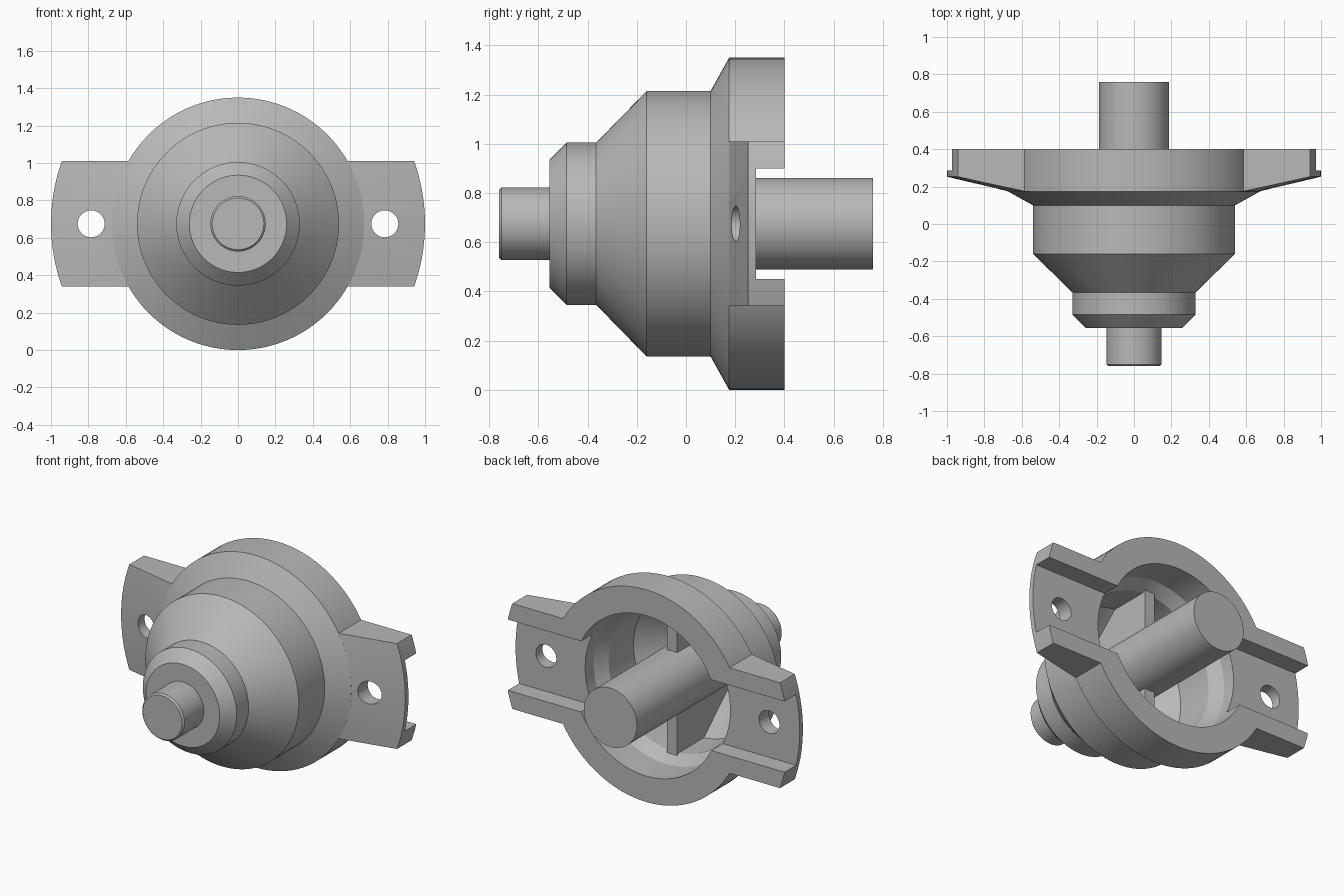
import bpy, bmesh, math
from mathutils import Matrix, Vector

AXIS_Z = 0.675

if "Cube" in bpy.data.objects:
    bpy.data.objects.remove(bpy.data.objects["Cube"], do_unlink=True)

gray = bpy.data.materials.new("light_gray")
gray.use_nodes = True
COLOR = (0.48, 0.48, 0.48, 1)
gray.diffuse_color = COLOR
gray.node_tree.nodes["Principled BSDF"].inputs["Base Color"].default_value = COLOR


def finish(name, bm):
    bmesh.ops.recalc_face_normals(bm, faces=bm.faces)
    mesh = bpy.data.meshes.new(name)
    bm.to_mesh(mesh)
    bm.free()
    mesh.materials.append(gray)
    obj = bpy.data.objects.new(name, mesh)
    bpy.context.collection.objects.link(obj)
    return obj


def lathe(name, profile, x=0, steps=96):
    """Revolve (radius, y) points around the y direction, closed on the axis."""
    bm = bmesh.new()
    points = [(0, profile[0][1])] + profile + [(0, profile[-1][1])]
    verts = [bm.verts.new((r, y, 0)) for r, y in points]
    edges = [bm.edges.new(pair) for pair in zip(verts, verts[1:])]
    bmesh.ops.spin(bm, geom=verts + edges, cent=(0, 0, 0), axis=(0, 1, 0),
                   angle=math.tau, steps=steps, use_merge=True)
    bmesh.ops.remove_doubles(bm, verts=bm.verts, dist=1e-5)
    bmesh.ops.translate(bm, verts=bm.verts, vec=(x, 0, AXIS_Z))
    return finish(name, bm)


def box(name, half_x, y0, y1, half_z):
    bm = bmesh.new()
    bmesh.ops.create_cube(bm, size=1)
    bmesh.ops.scale(bm, verts=bm.verts, vec=(2 * half_x, y1 - y0, 2 * half_z))
    bmesh.ops.translate(bm, verts=bm.verts, vec=(0, (y0 + y1) / 2, AXIS_Z))
    return finish(name, bm)


def combine(target, tool, operation):
    mod = target.modifiers.new("cut", 'BOOLEAN')
    mod.operation = operation
    mod.solver = 'EXACT'
    mod.object = tool
    bpy.context.view_layer.objects.active = target
    bpy.ops.object.modifier_apply(modifier=mod.name)
    bpy.data.objects.remove(tool, do_unlink=True)


# Stepped housing
housing = lathe("housing", [
    (0.26, -0.555), (0.33, -0.485), (0.33, -0.365), (0.54, -0.16),
    (0.54, 0.10), (0.675, 0.175), (0.675, 0.47)])

# Mounting wings: a shallow conical disc trimmed to a band
wings = lathe("wings", [(0.64, 0.167), (1.0, 0.253), (1.0, 0.45)])
combine(wings, box("band", 1.2, 0, 0.6, 0.335), 'INTERSECT')
combine(housing, wings, 'UNION')

# Flat back, hollow interior and the channel across the wings
combine(housing, box("back_trim", 1.3, 0.40, 0.7, 0.9), 'DIFFERENCE')
combine(housing, lathe("cavity", [
    (0.25, -0.365), (0.46, -0.13), (0.46, 0.12), (0.51, 0.20), (0.51, 0.55)]),
    'DIFFERENCE')
combine(housing, box("channel", 1.2, 0.285, 0.6, 0.225), 'DIFFERENCE')

# Bolt holes
for side in (-1, 1):
    combine(housing, lathe("bolt_hole", [(0.072, 0.05), (0.072, 0.5)],
                           x=side * 0.785, steps=48), 'DIFFERENCE')

# Shafts at the front and back
front_shaft = lathe("front_shaft", [
    (0.138, -0.76), (0.148, -0.75), (0.148, -0.50)])
rear_shaft = lathe("rear_shaft", [(0.187, -0.40), (0.187, 0.76)])

# Upright web across the cavity, narrowing with the housing
web = box("web", 0.035, -0.38, 0.14, 0.47)
for v in web.data.vertices:
    if v.co.y < 0:
        v.co.z = AXIS_Z + math.copysign(0.26, v.co.z - AXIS_Z)
bm = bmesh.new()
bm.from_mesh(web.data)
long_edges = [e for e in bm.edges
              if abs(e.verts[0].co.y - e.verts[1].co.y) > 0.1]
cut = bmesh.ops.bisect_edges(bm, edges=long_edges, cuts=1)
for v in cut["geom_split"]:
    if isinstance(v, bmesh.types.BMVert) and -0.3 < v.co.y < 0.1:
        v.co.y = -0.15
        v.co.z = AXIS_Z + math.copysign(0.47, v.co.z - AXIS_Z)
bm.to_mesh(web.data)
bm.free()

# Smooth curved surfaces, crisp edges
for obj in (housing, front_shaft, rear_shaft):
    bpy.ops.object.select_all(action='DESELECT')
    obj.select_set(True)
    bpy.context.view_layer.objects.active = obj
    bpy.ops.object.shade_smooth_by_angle(angle=math.radians(28))
